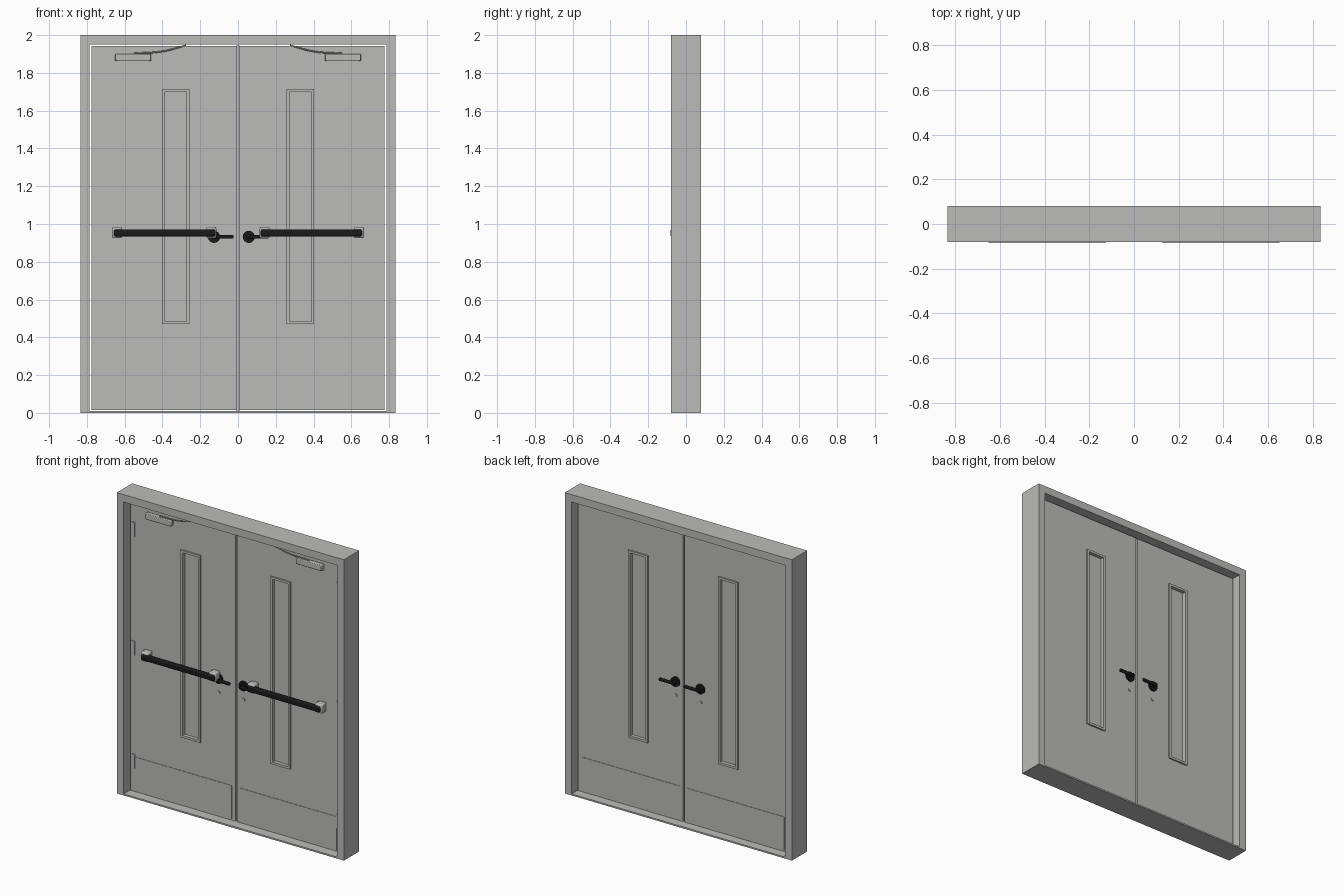
import bpy
from math import radians
from mathutils import Vector

cube = bpy.data.objects.get("Cube")
if cube:
    bpy.data.objects.remove(cube)


def material(name, rgb):
    m = bpy.data.materials.new(name)
    m.use_nodes = True
    m.diffuse_color = (*rgb, 1)
    m.node_tree.nodes["Principled BSDF"].inputs["Base Color"].default_value = (*rgb, 1)
    return m


GREY = material("grey paint", (0.5, 0.5, 0.49))
BLACK = material("black metal", (0.01, 0.01, 0.01))


def box(name, x, y, z, mat=GREY, bevel=0, segments=2):
    """Box from (min, max) ranges on each axis, given in any order."""
    lo = Vector((min(x), min(y), min(z)))
    hi = Vector((max(x), max(y), max(z)))
    bpy.ops.mesh.primitive_cube_add(size=1, location=(lo + hi) / 2)
    ob = bpy.context.object
    ob.name = name
    ob.scale = hi - lo
    bpy.ops.object.transform_apply(location=False, rotation=False, scale=True)
    ob.data.materials.append(mat)
    if bevel:
        mod = ob.modifiers.new("bevel", "BEVEL")
        mod.width, mod.segments = bevel, segments
        bpy.ops.object.shade_smooth_by_angle(angle=radians(35))
    return ob


def disc(name, x, z, y, radius, mat):
    """Round part whose axis runs front to back over the y range."""
    bpy.ops.mesh.primitive_cylinder_add(
        vertices=24, radius=radius, depth=abs(y[1] - y[0]),
        location=(x, sum(y) / 2, z), rotation=(radians(90), 0, 0))
    ob = bpy.context.object
    ob.name = name
    ob.data.materials.append(mat)
    bpy.ops.object.shade_smooth_by_angle(angle=radians(35))
    return ob


FRONT, BACK = -0.02, 0.025      # door faces
W, JAMB, D = 0.835, 0.785, 0.08  # frame outside, frame inside, half depth

# Frame
for side, s in (("left", 1), ("right", -1)):
    box(f"{side}_jamb", (s * JAMB, s * W), (-D, D), (0, 2))
box("frame_head", (-JAMB, JAMB), (-D, D), (1.95, 2))
box("threshold", (-JAMB, JAMB), (-D, D), (0, 0.01))
box("meeting_strip", (-0.008, 0.008), (0, 0.006), (0.01, 1.945))

for side, s in (("left", 1), ("right", -1)):
    def mx(a, b):
        return (s * a, s * b)

    # Door leaf: two stiles and a middle strip with a window opening
    y, z = (FRONT, BACK), (0.014, 1.943)
    strip = (FRONT + 0.0015, BACK - 0.0015)
    box(f"{side}_inner_stile", mx(0.006, 0.27), y, z)
    box(f"{side}_outer_stile", mx(0.388, 0.776), y, z)
    box(f"{side}_strip_below_window", mx(0.27, 0.388), strip, (z[0], 0.48))
    box(f"{side}_strip_above_window", mx(0.27, 0.388), strip, (1.705, z[1]))
    box(f"{side}_window_pane", mx(0.27, 0.388), (-0.002, 0.006), (0.48, 1.705))

    # Raised window trim and kick plate on each face
    for face, near, d in (("front", FRONT, -1), ("back", BACK, 1)):
        ty = (near - d * 0.015, near + d * 0.009)
        for part, a, b in (("inner", 0.258, 0.273), ("outer", 0.388, 0.403)):
            box(f"{side}_{face}_{part}_window_trim", mx(a, b), ty, (0.47, 1.715))
        for part, lo, hi in (("lower", 0.47, 0.485), ("upper", 1.7, 1.715)):
            box(f"{side}_{face}_{part}_window_trim", mx(0.273, 0.388), ty, (lo, hi))
        box(f"{side}_{face}_kick_plate", mx(0.03, 0.742),
            (near, near + d * 0.003), (0.024, 0.245))

    # Hinges
    for name, hz in (("bottom", 0.215), ("middle", 0.967), ("top", 1.757)):
        box(f"{side}_{name}_hinge", mx(0.742, 0.77),
            (FRONT, FRONT - 0.006), (hz - 0.047, hz + 0.047))

    # Door closer body and curved arm
    box(f"{side}_closer_body", mx(0.46, 0.65), (FRONT, -0.052),
        (1.862, 1.9), bevel=0.004)
    curve = bpy.data.curves.new(f"{side}_closer_arm", "CURVE")
    curve.dimensions = "3D"
    curve.bevel_depth = 0.004
    curve.bevel_resolution = 2
    curve.use_fill_caps = True
    spline = curve.splines.new("BEZIER")
    spline.bezier_points.add(2)
    path = ((0.55, -0.036, 1.903), (0.4, -0.045, 1.914), (0.275, -0.05, 1.946))
    for point, (px, py, pz) in zip(spline.bezier_points, path):
        point.co = (s * px, py, pz)
        point.handle_left_type = point.handle_right_type = "AUTO"
    curve.materials.append(GREY)
    bpy.context.collection.objects.link(
        bpy.data.objects.new(f"{side}_closer_arm", curve))

    # Push bar with its two brackets
    for part, a, b in (("inner", 0.115, 0.168), ("outer", 0.613, 0.667)):
        box(f"{side}_{part}_bar_bracket", mx(a, b), (FRONT, -0.072),
            (0.925, 0.985), bevel=0.008)
    box(f"{side}_push_bar", mx(0.12, 0.656), (-0.052, -0.083),
        (0.934, 0.971), BLACK, bevel=0.009, segments=3)

    # Lever handles and key cylinders, all pointing the same way
    hx, hz = (0.057 if s > 0 else -0.127), 0.932
    for face, near, d in (("front", FRONT, -1), ("back", BACK, 1)):
        disc(f"{side}_{face}_handle_rose", hx, hz, (near, near + d * 0.012), 0.032, BLACK)
        disc(f"{side}_{face}_handle_neck", hx, hz, (near, near + d * 0.036), 0.013, BLACK)
        box(f"{side}_{face}_handle_lever", (hx - 0.012, hx + 0.103),
            (near + d * 0.022, near + d * 0.038), (hz - 0.01, hz + 0.01),
            BLACK, bevel=0.006)
        disc(f"{side}_{face}_key_cylinder", hx, 0.84, (near, near + d * 0.006), 0.01, GREY)
